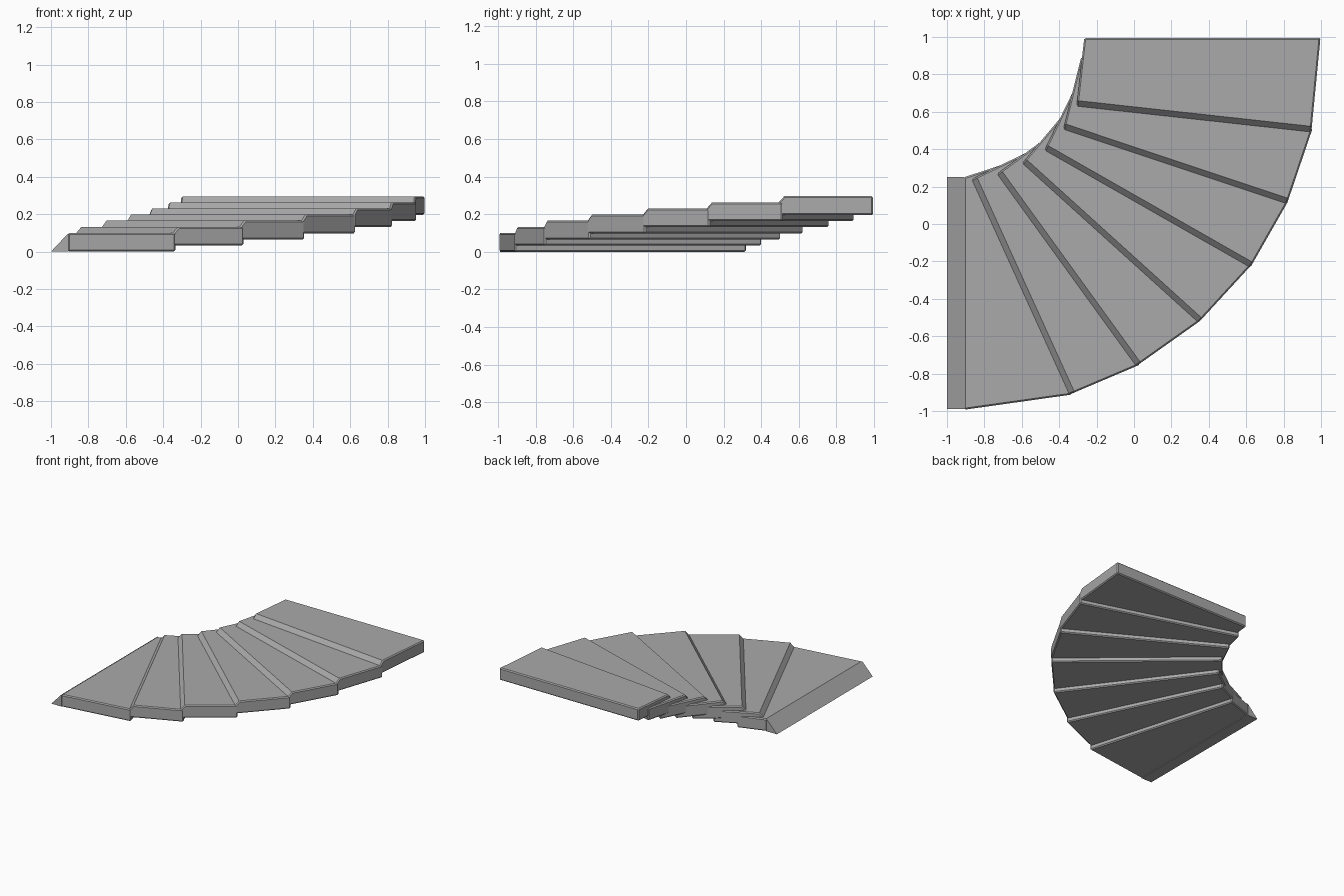
import bpy, bmesh
from mathutils import Vector

if "Cube" in bpy.data.objects:
    bpy.data.objects.remove(bpy.data.objects["Cube"])

STEP, THICK, CHAMFER, COUNT = 0.0327, 0.1, 0.03, 7

grey = bpy.data.materials.new("stone grey")
grey.use_nodes = True
grey.diffuse_color = (0.4, 0.4, 0.4, 1)
grey.node_tree.nodes["Principled BSDF"].inputs["Base Color"].default_value = (0.4, 0.4, 0.4, 1)

# Plan corners of each tread, running along the curve
inner_front = [(-.908, .25), (-.868, .24), (-.732, .268), (-.597, .325),
               (-.478, .395), (-.378, .507), (-.307, .63)]
inner_rear = [(-.69, .322), (-.53, .403), (-.41, .505), (-.345, .625),
              (-.3, .762), (-.282, .893), (-.266, .995)]
outer_front = [(-.908, -.993), (-.345, -.912), (.012, -.76), (.345, -.527),
               (.622, -.232), (.818, .108), (.948, .492)]
outer_rear = [(-.333, -.912), (.032, -.752), (.358, -.515), (.63, -.217),
              (.826, .125), (.955, .512), (.997, .995)]


def prism(name, inner, outer):
    """Bridge two matching section outlines into a closed solid."""
    bm = bmesh.new()
    a = [bm.verts.new(p) for p in inner]
    b = [bm.verts.new(p) for p in outer]
    bm.faces.new(a)
    bm.faces.new(b)
    for i in range(len(a)):
        j = (i + 1) % len(a)
        bm.faces.new((a[i], a[j], b[j], b[i]))
    bmesh.ops.recalc_face_normals(bm, faces=bm.faces)
    mesh = bpy.data.meshes.new(name)
    bm.to_mesh(mesh)
    bm.free()
    mesh.materials.append(grey)
    obj = bpy.data.objects.new(name, mesh)
    bpy.context.collection.objects.link(obj)
    return obj


def section(front, rear, setback, z, nose):
    """Side outline of a tread with an optional sloped nose."""
    f, r = Vector((*front, 0)), Vector((*rear, 0))
    up = lambda h: Vector((0, 0, h))
    pts = [f + up(z), r + up(z), r + up(z + THICK)]
    if nose:
        # slide the top edge along the tread side so the nose slopes evenly
        along = (r - f).normalized()
        slide = setback / max(along.dot(nose), 0.3)
        pts += [f + along * slide + up(z + THICK), f + up(z + THICK - STEP)]
    else:
        pts.append(f + up(z + THICK))
    return pts


# Treads rising round the bend
for k in range(COUNT):
    edge = Vector((*outer_front[k], 0)) - Vector((*inner_front[k], 0))
    nose = Vector((-edge.y, edge.x, 0)).normalized() if k else None
    tread = prism(f"tread_{k + 1}",
                  section(inner_front[k], inner_rear[k], CHAMFER, k * STEP, nose),
                  section(outer_front[k], outer_rear[k], CHAMFER, k * STEP, nose))
    bevel = tread.modifiers.new("soft edges", "BEVEL")
    bevel.width = 0.008
    bevel.segments = 1
    bevel.limit_method = "ANGLE"
    bevel.angle_limit = 0.95

# Sloped lip leading onto the lowest tread
lip = [(-1, 0), (-.906, 0), (-.906, THICK)]
prism("entry_ramp", [(x, .25, z) for x, z in lip], [(x, -.99, z) for x, z in lip])
